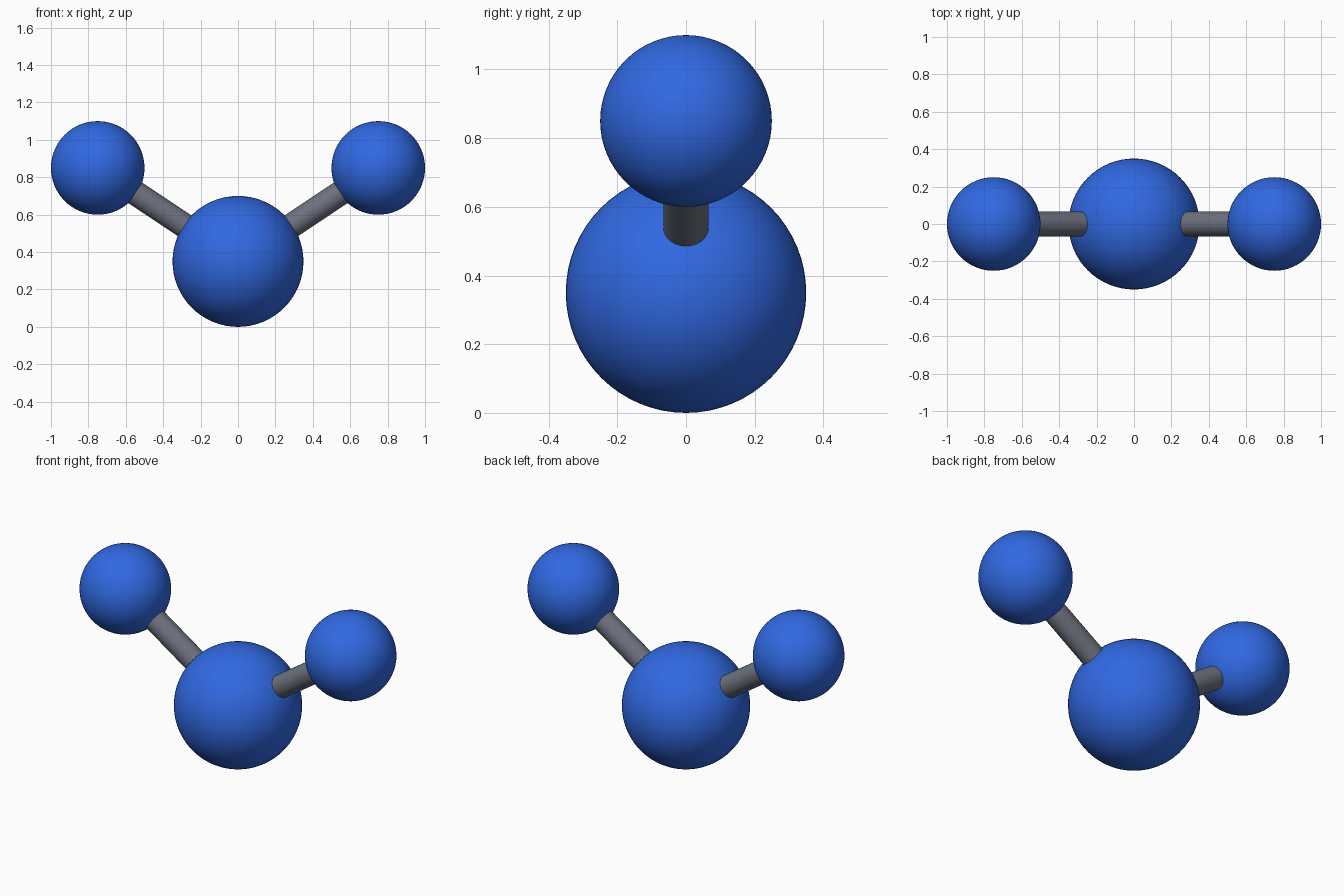
import bpy
from mathutils import Vector

cube = bpy.data.objects.get("Cube")
if cube:
    bpy.data.objects.remove(cube, do_unlink=True)


def make_material(name, rgb):
    mat = bpy.data.materials.new(name)
    mat.use_nodes = True
    mat.diffuse_color = (*rgb, 1)
    mat.node_tree.nodes["Principled BSDF"].inputs["Base Color"].default_value = (*rgb, 1)
    return mat


blue = make_material("blue", (0.03, 0.14, 0.76))
grey = make_material("grey", (0.15, 0.165, 0.21))


def finish(name, mat):
    obj = bpy.context.object
    obj.name = name
    obj.data.materials.append(mat)
    bpy.ops.object.shade_smooth_by_angle()
    return obj


def ball(name, centre, radius):
    bpy.ops.mesh.primitive_uv_sphere_add(segments=64, ring_count=32, radius=radius, location=centre)
    return finish(name, blue)


def rod(name, start, end, radius):
    axis = end - start
    bpy.ops.mesh.primitive_cylinder_add(vertices=32, radius=radius, depth=axis.length,
                                        location=(start + end) / 2)
    obj = finish(name, grey)
    obj.rotation_euler = axis.to_track_quat('Z', 'Y').to_euler()


# Large central ball
hub = Vector((0, 0, 0.35))
ball("central_ball", hub, 0.35)

# Small outer balls, each joined to the centre by a rod
for side, sign in (("left", 1), ("right", -1)):
    tip = Vector((0.75 * sign, 0, 0.85))
    ball(side + "_ball", tip, 0.25)
    rod(side + "_rod", hub, tip, 0.066)
